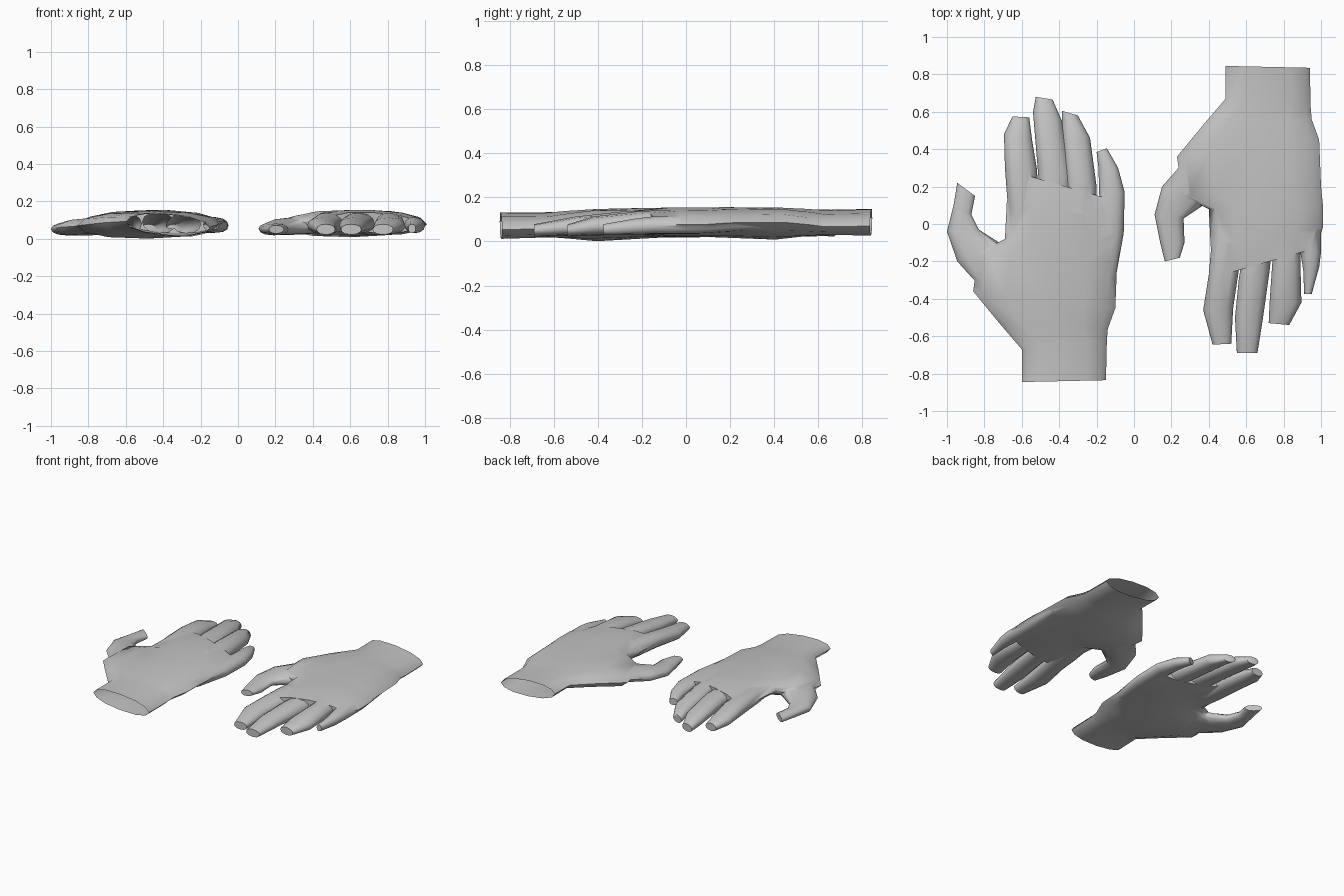
import bpy
import bmesh
from math import cos, sin, pi, copysign
from mathutils import Vector

cube = bpy.data.objects.get("Cube")
if cube:
    bpy.data.objects.remove(cube)

skin = bpy.data.materials.new("light grey")
skin.use_nodes = True
skin.diffuse_color = (0.55, 0.55, 0.55, 1)
skin.node_tree.nodes["Principled BSDF"].inputs["Base Color"].default_value = skin.diffuse_color

# Cross-sections: thumb-side x, y, little-finger-side x, y
PALM = [(-.6, -.845, -.15, -.835), (-.6, -.67, -.145, -.62), (-.72, -.53, -.14, -.56),
        (-.86, -.36, -.1, -.45), (-.83, -.15, -.09, -.2), (-.69, -.08, -.08, -.1),
        (-.68, .12, -.08, .02), (-.61, .27, -.12, .13)]
RIGHT_FINGERS = {
    "thumb": [(-.8, -.36, -.55, -.2), (-.945, -.2, -.72, -.1), (-1, -.04, -.83, -.03),
              (-.965, .1, -.87, .05), (-.945, .22, -.85, .15)],
    "index": [(-.65, -.1, -.52, -.1), (-.675, .1, -.505, .1), (-.69, .3, -.52, .3),
              (-.695, .48, -.545, .45), (-.65, .575, -.56, .57)],
    "middle": [(-.49, -.1, -.35, -.1), (-.5, .1, -.34, .1), (-.515, .3, -.335, .25),
               (-.54, .6, -.385, .55), (-.525, .68, -.435, .665)],
    "ring": [(-.33, -.15, -.21, -.15), (-.34, .05, -.2, .05), (-.365, .25, -.2, .2),
             (-.385, .52, -.235, .46), (-.385, .605, -.3, .58)],
    "little": [(-.21, -.3, -.1, -.3), (-.21, -.06, -.055, -.05), (-.185, .13, -.05, .17),
               (-.19, .3, -.085, .3), (-.2, .385, -.145, .405)],
}
LEFT_FINGERS = {
    "thumb": [(-.8, -.36, -.55, -.2), (-.94, -.2, -.72, -.1), (-.98, -.05, -.825, -.03),
              (-.95, .1, -.82, .1), (-.925, .2, -.845, .18)],
    "index": [(-.65, -.1, -.52, -.1), (-.675, .1, -.5, .1), (-.69, .27, -.53, .25),
              (-.72, .46, -.56, .45), (-.67, .645, -.57, .64)],
    "middle": [(-.49, -.1, -.36, -.1), (-.5, .1, -.35, .1), (-.53, .3, -.365, .25),
               (-.55, .5, -.4, .5), (-.54, .69, -.43, .69)],
    "ring": [(-.34, -.15, -.22, -.15), (-.35, .05, -.2, .05), (-.35, .2, -.2, .22),
             (-.365, .42, -.195, .42), (-.37, .53, -.26, .54)],
    "little": [(-.21, -.3, -.11, -.3), (-.23, -.06, -.09, -.05), (-.205, .12, -.09, .15),
               (-.185, .25, -.1, .23), (-.18, .375, -.14, .375)],
}

# Centre height, half thickness and sideways tilt along each kind of part
PALM_DEPTH = [(.072, .058, .018), (.075, .054, .018), (.076, .062, .01), (.074, .073, -.004),
              (.083, .069, .002), (.086, .067, .01), (.088, .066, .012), (.086, .054, .012)]
FINGER_DEPTH = [(.088, .042, .004), (.088, .056, .005), (.084, .053, .005),
                (.07, .043, .002), (.05, .028, 0)]
LITTLE_DEPTH = [(.076, .032, 0), (.074, .042, .004), (.074, .041, .004),
                (.066, .036, 0), (.054, .024, 0)]
THUMB_DEPTH = [(.072, .05, 0), (.062, .045, 0), (.052, .034, 0), (.05, .031, 0), (.05, .022, 0)]
SPECIAL_DEPTHS = {"thumb": THUMB_DEPTH, "little": LITTLE_DEPTH}


def widened(value):
    """Fills out the flanks of an oval slightly."""
    return copysign(abs(value) ** 0.85, value)


def loft(name, sections, depths, place, sides=12):
    """Closed skin through upright oval sections."""
    bm = bmesh.new()
    rings = []
    for (xl, yl, xr, yr), (z, half, tilt) in zip(sections, depths):
        a, b = Vector((xl, yl, z + tilt)), Vector((xr, yr, z - tilt))
        ring = []
        for i in range(sides):
            angle = 2 * pi * i / sides
            point = (a + b) / 2 + (b - a) / 2 * widened(cos(angle))
            point.z += half * sin(angle)
            ring.append(bm.verts.new(place(point)))
        rings.append(ring)
    for lower, upper in zip(rings, rings[1:]):
        for i in range(sides):
            j = (i + 1) % sides
            bm.faces.new((lower[i], lower[j], upper[j], upper[i]))
    bm.faces.new(rings[0])
    bm.faces.new(rings[-1])
    bmesh.ops.recalc_face_normals(bm, faces=bm.faces)
    mesh = bpy.data.meshes.new(name)
    bm.to_mesh(mesh)
    bm.free()
    mesh.materials.append(skin)
    obj = bpy.data.objects.new(name, mesh)
    bpy.context.collection.objects.link(obj)
    return obj


def build_hand(name, fingers, place):
    hand = loft(name, PALM, PALM_DEPTH, place)
    parts = []
    # Weld the fingers into the palm
    for finger, sections in fingers.items():
        depths = SPECIAL_DEPTHS.get(finger, FINGER_DEPTH)
        part = loft(name + "_" + finger, sections, depths, place)
        parts.append(part)
        union = hand.modifiers.new(finger, "BOOLEAN")
        union.operation = "UNION"
        union.solver = "EXACT"
        union.object = part
    graph = bpy.context.evaluated_depsgraph_get()
    welded = bpy.data.meshes.new_from_object(hand.evaluated_get(graph))
    hand.modifiers.clear()
    hand.data = welded
    for part in parts:
        bpy.data.objects.remove(part)

    # Open the wrist
    bm = bmesh.new()
    bm.from_mesh(welded)
    cuff = [f for f in bm.faces
            if abs(f.calc_center_median().y) > 0.8 and abs(f.normal.y) > 0.9]
    bmesh.ops.delete(bm, geom=cuff, context="FACES")
    bm.to_mesh(welded)
    bm.free()

    bpy.ops.object.select_all(action="DESELECT")
    hand.select_set(True)
    bpy.context.view_layer.objects.active = hand
    bpy.ops.object.shade_smooth_by_angle(angle=pi / 3)


def place_right(point):
    return point


def place_left(point):
    """Mirrors the hand front to back and lifts its wrist a little."""
    lift = 0.018 * max(0, -point.y)
    return Vector((point.x + 1.09, -point.y, point.z + lift))


build_hand("right_hand", RIGHT_FINGERS, place_right)
build_hand("left_hand", LEFT_FINGERS, place_left)
